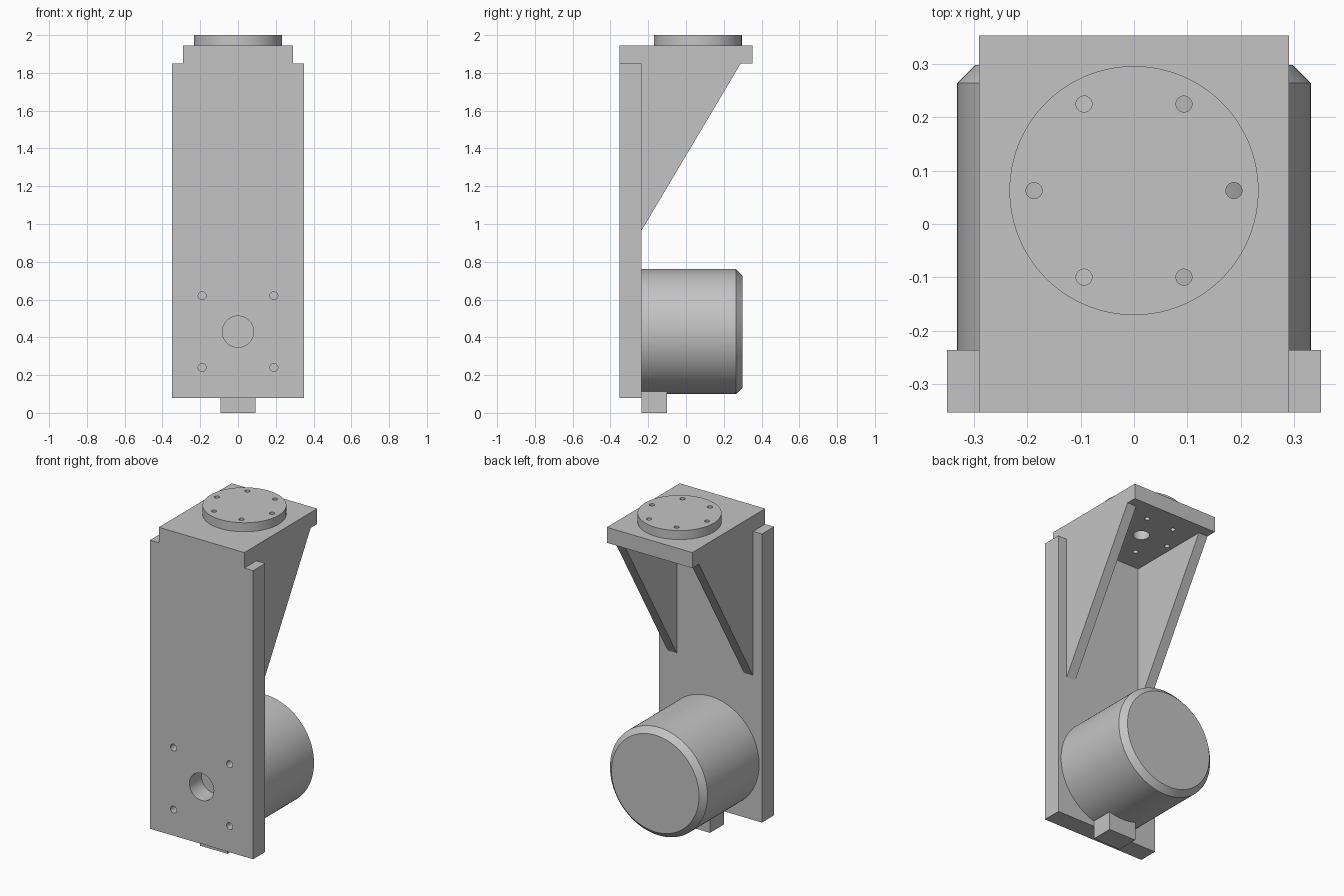
import bpy, bmesh
from math import pi, sin, cos, radians
from mathutils import Matrix

cube = bpy.data.objects.get("Cube")
if cube:
    bpy.data.objects.remove(cube, do_unlink=True)

grey = bpy.data.materials.new("machined grey")
grey.use_nodes = True
COLOUR = (0.55, 0.55, 0.55, 1)
grey.diffuse_color = COLOUR
grey.node_tree.nodes["Principled BSDF"].inputs["Base Color"].default_value = COLOUR


def finish(name, bm):
    bmesh.ops.recalc_face_normals(bm, faces=bm.faces)
    mesh = bpy.data.meshes.new(name)
    bm.to_mesh(mesh)
    bm.free()
    mesh.materials.append(grey)
    obj = bpy.data.objects.new(name, mesh)
    bpy.context.collection.objects.link(obj)
    return obj


def select(obj):
    bpy.ops.object.select_all(action="DESELECT")
    obj.select_set(True)
    bpy.context.view_layer.objects.active = obj


def smooth(obj):
    select(obj)
    bpy.ops.object.shade_smooth_by_angle(angle=radians(30))


def box(name, x, y, z):
    bm = bmesh.new()
    size = Matrix.Diagonal((x[1] - x[0], y[1] - y[0], z[1] - z[0], 1))
    place = Matrix.Translation((sum(x) / 2, sum(y) / 2, sum(z) / 2))
    bmesh.ops.create_cube(bm, size=1, matrix=place @ size)
    return finish(name, bm)


def cylinder(name, centre, radius, depth, axis="Z", sides=96):
    bm = bmesh.new()
    turn = Matrix.Rotation(-pi / 2, 4, "X") if axis == "Y" else Matrix()
    bmesh.ops.create_cone(bm, cap_ends=True, segments=sides, radius1=radius,
                          radius2=radius, depth=depth,
                          matrix=Matrix.Translation(centre) @ turn)
    return finish(name, bm)


def drill(target, centre, radius, depth, axis="Z"):
    cutter = cylinder("drill", centre, radius, depth, axis, 32)
    cutter.hide_render = True
    mod = target.modifiers.new("hole", "BOOLEAN")
    mod.operation, mod.solver, mod.object = "DIFFERENCE", "EXACT", cutter
    select(target)
    bpy.ops.object.modifier_apply(modifier=mod.name)
    bpy.data.objects.remove(cutter, do_unlink=True)


FRONT, INNER, BACK = -0.353, -0.236, 0.353
MOTOR_Z, DISC_Y = 0.43, 0.0625
SHELF_Z, SHELF_TOP = 1.85, 1.945

# Upright plate with shaft hole and four screw holes
upright = box("upright_plate", (-0.35, 0.35), (FRONT, INNER), (0.08, SHELF_Z))
plate_y = (FRONT + INNER) / 2
drill(upright, (0, plate_y, MOTOR_Z), 0.083, 0.3, "Y")
for sx in (-1, 1):
    for sz in (-1, 1):
        drill(upright, (sx * 0.19, plate_y, MOTOR_Z + sz * 0.19), 0.021, 0.3, "Y")
smooth(upright)

# Top shelf and round flange, drilled through on one bolt circle
shelf = box("top_shelf", (-0.29, 0.29), (FRONT, BACK), (SHELF_Z, SHELF_TOP))
flange = cylinder("round_flange", (0, DISC_Y, (SHELF_TOP + 2) / 2), 0.233, 2 - SHELF_TOP)
drill(shelf, (0, DISC_Y, SHELF_Z), 0.047, 0.4)
for i in range(6):
    a = i * pi / 3
    spot = (0.187 * cos(a), DISC_Y + 0.187 * sin(a), 1.93)
    for part in (shelf, flange):
        drill(part, spot, 0.015, 0.4)
smooth(shelf)
smooth(flange)

# Triangular gussets under the shelf
for side, name in ((1, "left_gusset"), (-1, "right_gusset")):
    bm = bmesh.new()
    outline = ((INNER, 0.965), (0.29, SHELF_Z), (INNER, SHELF_Z))
    face = bm.faces.new([bm.verts.new((side * 0.29, y, z)) for y, z in outline])
    new = bmesh.ops.extrude_face_region(bm, geom=[face])["geom"]
    bmesh.ops.translate(bm, vec=(-side * 0.062, 0, 0),
                        verts=[v for v in new if isinstance(v, bmesh.types.BMVert)])
    finish(name, bm)

# Motor body with a chamfered rear rim
MOTOR_END = 0.298
motor = cylinder("motor_body", (0, (INNER + MOTOR_END) / 2, MOTOR_Z), 0.331,
                 MOTOR_END - INNER, "Y", 128)
bm = bmesh.new()
bm.from_mesh(motor.data)
rim = [e for e in bm.edges if all(v.co.y > MOTOR_END - 0.01 for v in e.verts)]
bmesh.ops.bevel(bm, geom=rim, offset=0.034, segments=1, affect="EDGES")
bm.to_mesh(motor.data)
bm.free()
smooth(motor)

# Cable connector block below the motor
box("connector_block", (-0.093, 0.093), (INNER, -0.1), (0, 0.125))
